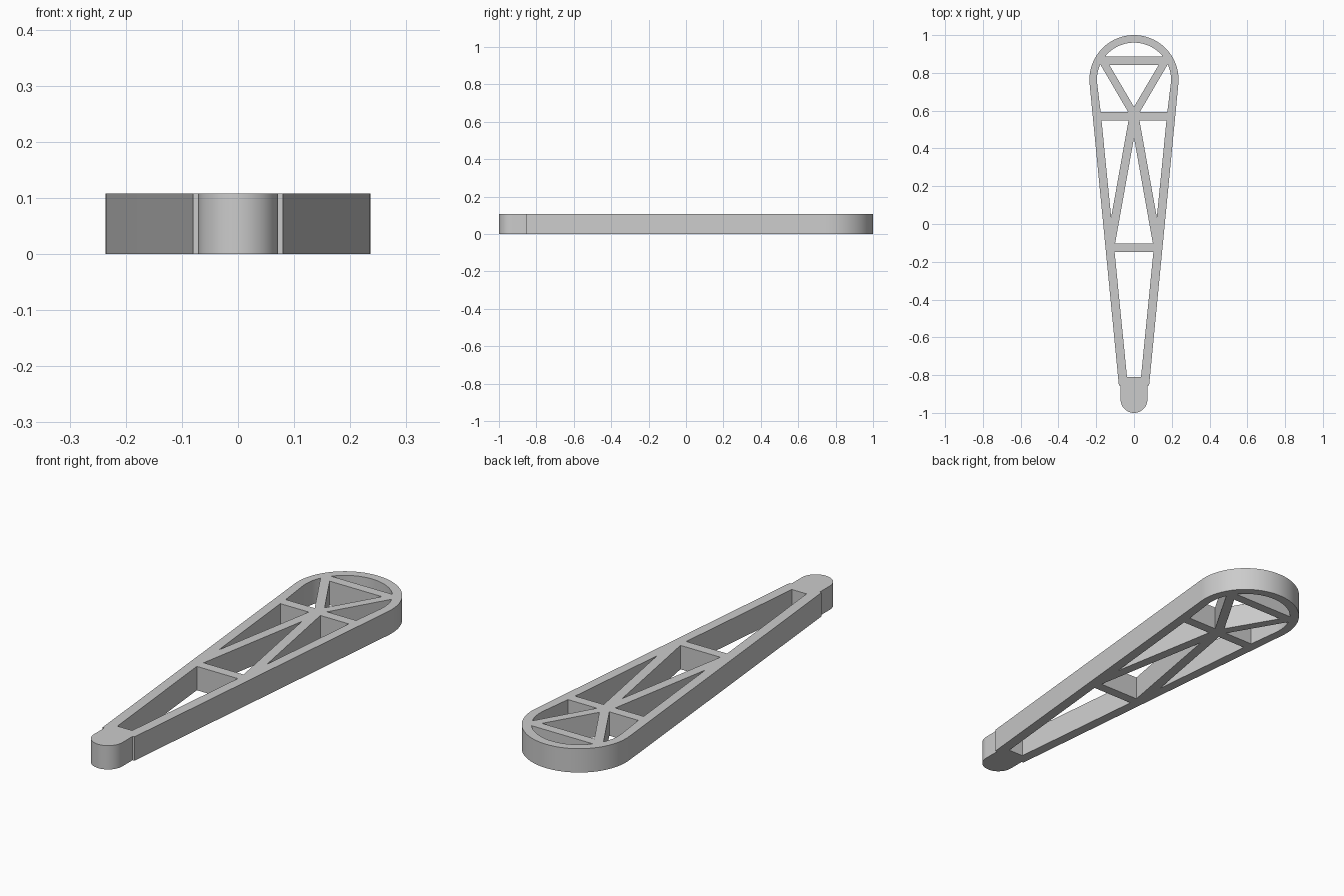
import bpy, bmesh
from math import sin, cos, pi, radians, atan2

cube = bpy.data.objects.get("Cube")
if cube:
    bpy.data.objects.remove(cube, do_unlink=True)

THICK = 0.108
HEAD_Y, HEAD_R, RIM_R = 0.764, 0.236, 0.196
TIP_Y, TIP_R = -0.929, 0.071
TAPER = radians(5.55)


def arc(cy, r, a0, a1, steps):
    """Points on a circle centred on the long axis."""
    return [(r * cos(a0 + (a1 - a0) * i / steps),
             cy + r * sin(a0 + (a1 - a0) * i / steps)) for i in range(steps + 1)]


def rail(y):
    """Half width between the inner faces of the side rails."""
    return 0.037 + 0.0993 * (y + 0.81)


def mirror(points):
    return [(-x, y) for x, y in reversed(points)]


# Outer outline: round head, tapered sides, small step, rounded tip
outline = arc(HEAD_Y, HEAD_R, -TAPER, pi + TAPER, 64)
outline += [(-0.08, -0.855), (-TIP_R, -0.855)]
outline += arc(TIP_Y, TIP_R, pi, 2 * pi, 32)
outline += [(TIP_R, -0.855), (0.08, -0.855)]

# Openings on the centre line
chord_a = atan2(0.886 - HEAD_Y, 0.153)
head_window = arc(HEAD_Y, RIM_R, chord_a, pi - chord_a, 40)
head_triangle = [(-0.131, 0.843), (0, 0.62), (0.131, 0.843)]
middle_triangle = [(-0.1, -0.103), (0.1, -0.103), (0, 0.457)]
tail_window = [(-rail(-0.81), -0.81), (rail(-0.81), -0.81),
               (rail(-0.148), -0.148), (-rail(-0.148), -0.148)]

# Openings in mirrored pairs
tip_a = atan2(0.845 - HEAD_Y, 0.178)
upper_side = [(0.031, 0.593), (rail(0.593), 0.593)]
upper_side += arc(HEAD_Y, RIM_R, -TAPER, tip_a, 12)
lower_side = [(0.029, 0.548), (rail(0.035), 0.035), (rail(0.548), 0.548)]

loops = [outline, head_window, head_triangle, middle_triangle, tail_window]
for side in (upper_side, lower_side):
    loops += [side, mirror(side)]

# Filled, extruded profile
curve = bpy.data.curves.new("truss_profile", 'CURVE')
curve.dimensions = '2D'
curve.fill_mode = 'BOTH'
curve.extrude = THICK / 2
for points in loops:
    spline = curve.splines.new('POLY')
    spline.points.add(len(points) - 1)
    for p, (x, y) in zip(spline.points, points):
        p.co = (x, y, 0, 1)
    spline.use_cyclic_u = True
helper = bpy.data.objects.new("truss_profile", curve)
bpy.context.collection.objects.link(helper)
bpy.context.view_layer.update()
evaluated = helper.evaluated_get(bpy.context.evaluated_depsgraph_get())
mesh = bpy.data.meshes.new_from_object(evaluated)
bpy.data.objects.remove(helper, do_unlink=True)

# Weld into one solid standing on the ground
bm = bmesh.new()
bm.from_mesh(mesh)
bmesh.ops.remove_doubles(bm, verts=bm.verts, dist=0.0001)
bmesh.ops.translate(bm, verts=bm.verts, vec=(0, 0, THICK / 2))
bmesh.ops.recalc_face_normals(bm, faces=bm.faces)
bm.to_mesh(mesh)
bm.free()

# Plain grey
grey = bpy.data.materials.new("light_grey")
grey.use_nodes = True
colour = (0.6, 0.6, 0.6, 1)
grey.diffuse_color = colour
grey.node_tree.nodes["Principled BSDF"].inputs["Base Color"].default_value = colour
mesh.materials.clear()
mesh.materials.append(grey)

arm = bpy.data.objects.new("truss_arm", mesh)
bpy.context.collection.objects.link(arm)
bpy.ops.object.select_all(action='DESELECT')
arm.select_set(True)
bpy.context.view_layer.objects.active = arm
bpy.ops.object.shade_smooth_by_angle(angle=radians(30))
